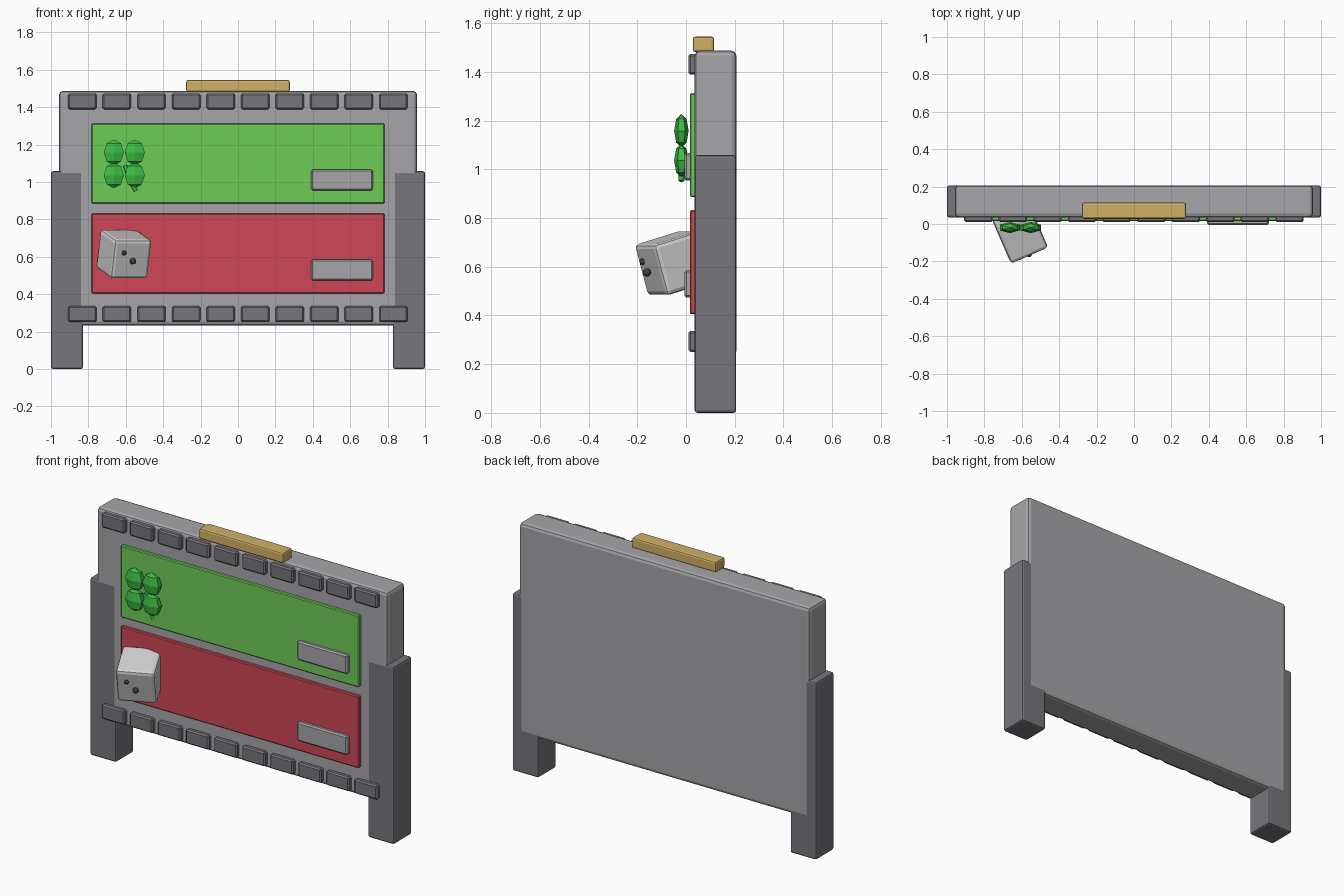
import bpy, bmesh, math
from mathutils import Matrix, Vector

if "Cube" in bpy.data.objects:
    bpy.data.objects.remove(bpy.data.objects["Cube"])


def material(name, rgb):
    lin = [c / 12.92 if c <= 0.04045 else ((c + 0.055) / 1.055) ** 2.4 for c in rgb]
    m = bpy.data.materials.new(name)
    m.diffuse_color = (*lin, 1)
    m.use_nodes = True
    m.node_tree.nodes["Principled BSDF"].inputs["Base Color"].default_value = m.diffuse_color
    return m


GREY = material("mid grey", (0.65, 0.65, 0.665))
DARK = material("dark grey", (0.465, 0.465, 0.485))
GREEN = material("panel green", (0.43, 0.80, 0.34))
RED = material("panel red", (0.81, 0.28, 0.34))
GOLD = material("gold", (0.82, 0.69, 0.40))
LEAF = material("leaf green", (0.24, 0.74, 0.27))
PALE = material("pale grey", (0.82, 0.82, 0.82))
BLACK = material("charcoal", (0.27, 0.27, 0.28))


def finish(name, bm, mat):
    me = bpy.data.meshes.new(name)
    bm.to_mesh(me)
    bm.free()
    me.materials.append(mat)
    ob = bpy.data.objects.new(name, me)
    bpy.context.collection.objects.link(ob)
    return ob


def box(name, x, y, z, mat, bevel=0.006, segments=1):
    """Bevelled box from (min, max) ranges."""
    bm = bmesh.new()
    bmesh.ops.create_cube(bm, size=1)
    for v in bm.verts:
        v.co = [(r[0] + r[1]) / 2 + c * (r[1] - r[0]) for c, r in zip(v.co, (x, y, z))]
    bmesh.ops.bevel(bm, geom=bm.edges[:], offset=bevel, segments=segments,
                    profile=0.5, affect='EDGES')
    return finish(name, bm, mat)


# Board and side posts
box("board", (-0.957, 0.957), (0.0355, 0.2065), (0.233, 1.487), GREY, 0.02, 2)
for side, s in (("left", -1), ("right", 1)):
    box(side + "_post", sorted((s * 0.828, s * 1.0)), (0.035, 0.206), (0, 1.058), DARK, 0.012, 2)

# Rows of blocks along the top and bottom edges
for row, z in (("top", (1.389, 1.474)), ("bottom", (0.251, 0.336))):
    for i in range(10):
        x = -0.832 + i * 0.1848
        box(f"{row}_block_{i + 1}", (x - 0.076, x + 0.076), (0.010, 0.045), z, DARK, 0.008)

# Coloured panels, each with a small label plate
for name, z0, mat in (("green", 0.886, GREEN), ("red", 0.405, RED)):
    box(name + "_panel", (-0.784, 0.784), (0.016, 0.045), (z0, z0 + 0.427), mat, 0.005)
    box(name + "_label_plate", (0.391, 0.721), (-0.006, 0.03), (z0 + 0.068, z0 + 0.181), GREY, 0.008)

# Top handle bar
box("top_bar", (-0.277, 0.277), (0.028, 0.115), (1.482, 1.545), GOLD, 0.01, 2)

# Four leaf clover
for i, (x, z) in enumerate(((-0.664, 1.158), (-0.552, 1.158), (-0.664, 1.036), (-0.552, 1.036))):
    bm = bmesh.new()
    bmesh.ops.create_uvsphere(bm, u_segments=6, v_segments=4, radius=1)
    bmesh.ops.transform(bm, verts=bm.verts, matrix=Matrix.Translation((x, -0.019, z))
                        @ Matrix.Diagonal((0.062, 0.03, 0.069, 1)))
    finish(f"clover_leaf_{i + 1}", bm, LEAF)

# Curved clover stem
cu = bpy.data.curves.new("clover_stem", 'CURVE')
cu.dimensions = '3D'
cu.bevel_depth, cu.bevel_resolution, cu.use_fill_caps = 0.012, 0, True
path = cu.splines.new('POLY')
path.points.add(2)
for p, (x, z) in zip(path.points, ((-0.605, 1.09), (-0.572, 1.0), (-0.546, 0.952))):
    p.co = (x, -0.019, z, 1)
cu.materials.append(LEAF)
bpy.context.collection.objects.link(bpy.data.objects.new("clover_stem", cu))

# Tilted rounded cube with two small studs on its front
S = 0.217
pose = (Matrix.Translation((-0.61, -0.05, 0.615))
        @ Matrix.Rotation(math.radians(23.5), 4, 'Z') @ Matrix.Rotation(math.radians(16), 4, 'X'))
h = (-S / 2, S / 2)
box("tilted_cube", h, h, h, PALE, 0.018, 2).matrix_world = pose
for i, (x, y, z, r) in enumerate(((-0.05, 0.004, 0.038, 0.013), (0.0, 0.018, -0.004, 0.017))):
    bm = bmesh.new()
    bmesh.ops.create_icosphere(bm, subdivisions=2, radius=r)
    finish(f"cube_stud_{i + 1}", bm, BLACK).matrix_world = \
        pose @ Matrix.Translation(Vector((x, -S / 2 - y, z)))
